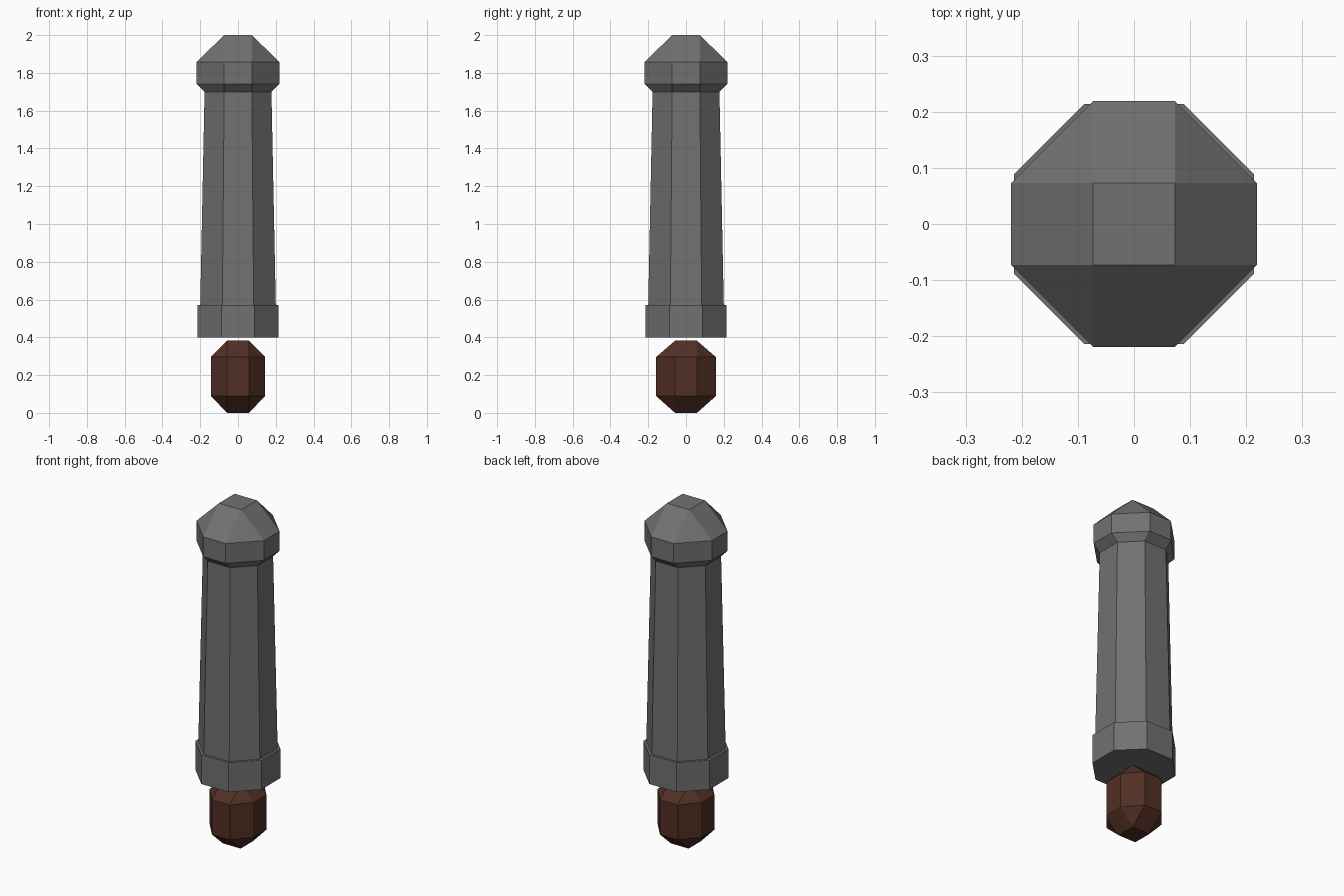
import bpy
import bmesh

cube = bpy.data.objects.get("Cube")
if cube:
    bpy.data.objects.remove(cube, do_unlink=True)


def material(name, rgb):
    mat = bpy.data.materials.new(name)
    mat.use_nodes = True
    colour = (*rgb, 1)
    mat.diffuse_color = colour
    mat.node_tree.nodes["Principled BSDF"].inputs["Base Color"].default_value = colour
    return mat


def octagon(hx, hy, c):
    """Octagon with half widths hx, hy and half flat c; a square when all are equal."""
    return [(hx, -c), (hx, c), (c, hy), (-c, hy),
            (-hx, c), (-hx, -c), (-c, -hy), (c, -hy)]


def regular(r):
    return octagon(r, r, r * 0.414)


def loft(name, mat, rings, bottom=False, top=False):
    """Skin a stack of (height, outline) rings into one flat-shaded object."""
    bm = bmesh.new()
    loops = [[bm.verts.new((x, y, z)) for x, y in ring] for z, ring in rings]
    for low, high in zip(loops, loops[1:]):
        for i in range(len(low)):
            j = (i + 1) % len(low)
            bm.faces.new((low[i], low[j], high[j], high[i]))
    if bottom:
        bm.faces.new(loops[0][::-1])
    if top:
        bm.faces.new(loops[-1])
    # Collapsed corners become the triangular chamfers
    bmesh.ops.remove_doubles(bm, verts=bm.verts[:], dist=0.0005)
    mesh = bpy.data.meshes.new(name)
    bm.to_mesh(mesh)
    bm.free()
    mesh.materials.append(mat)
    obj = bpy.data.objects.new(name, mesh)
    bpy.context.collection.objects.link(obj)
    return obj


grey = material("dark grey metal", (0.165, 0.165, 0.165))
brown = material("dark brown", (0.084, 0.029, 0.018))

# Chamfered pommel with a small flat at each end
flat = 0.058
pommel_end = octagon(flat, flat, flat)
pommel_side = octagon(0.144, 0.159, flat)
loft("pommel", brown,
     [(0, pommel_end), (0.09, pommel_side), (0.295, pommel_side), (0.382, pommel_end)],
     bottom=True, top=True)

# Collar with a narrow ledge around the shaft
collar = regular(0.214)
loft("collar", grey,
     [(0.4, collar), (0.572, collar), (0.572, regular(0.2))], bottom=True)

# Tapered shaft
neck = regular(0.177)
loft("shaft", grey, [(0.572, regular(0.2)), (1.7, neck)])

# Domed cap flaring out from the top of the shaft
flat = 0.073
rim = octagon(0.219, 0.219, flat)
loft("cap", grey,
     [(1.7, neck), (1.742, rim), (1.858, rim), (2, octagon(flat, flat, flat))],
     top=True)
